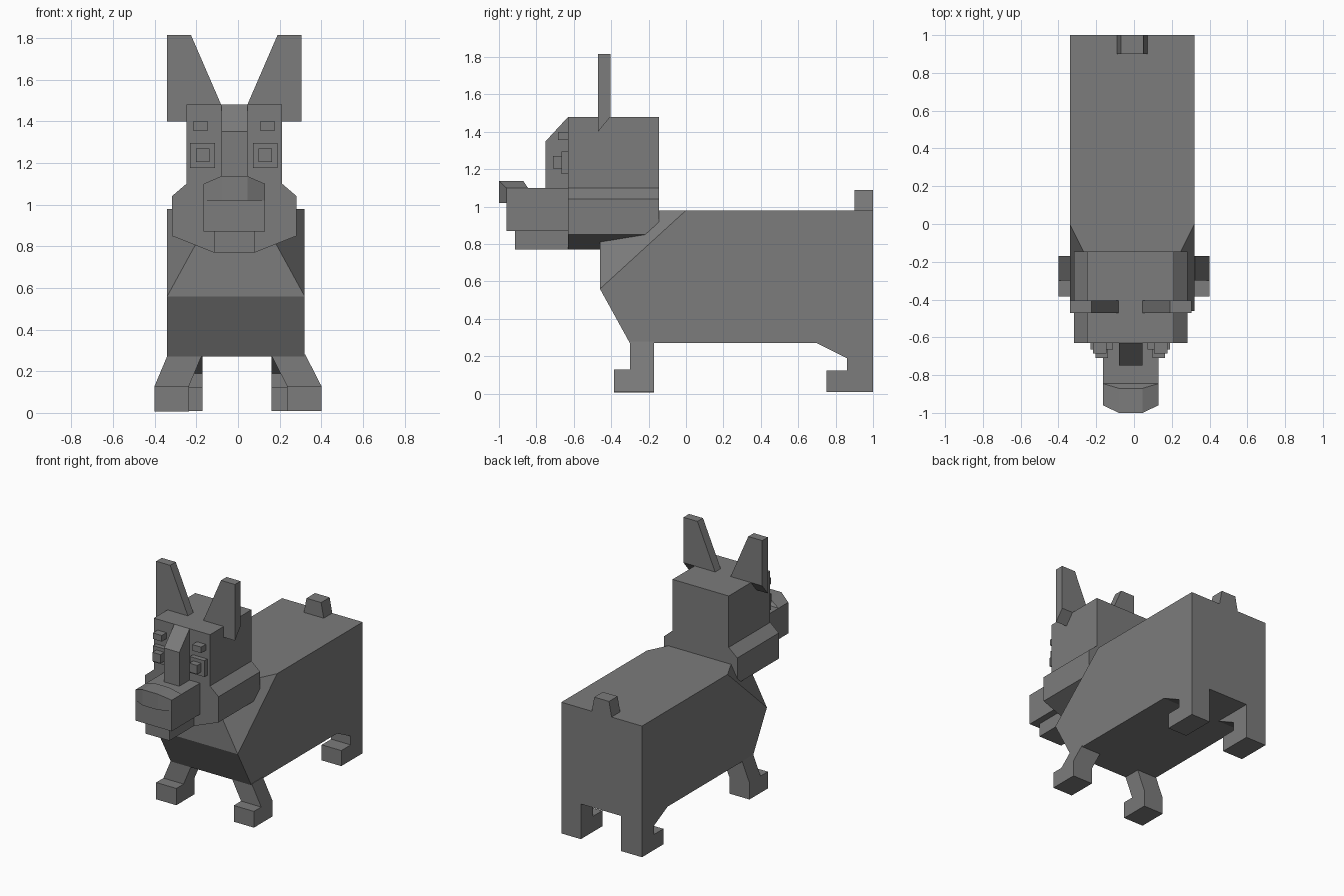
import bpy, bmesh

if "Cube" in bpy.data.objects:
    bpy.data.objects.remove(bpy.data.objects["Cube"])

grey = bpy.data.materials.new("plain grey")
grey.diffuse_color = (0.2, 0.2, 0.2, 1)
grey.use_nodes = True
grey.node_tree.nodes["Principled BSDF"].inputs["Base Color"].default_value = grey.diffuse_color


def finish(name, bm):
    bmesh.ops.recalc_face_normals(bm, faces=bm.faces)
    me = bpy.data.meshes.new(name)
    bm.to_mesh(me)
    bm.free()
    me.materials.append(grey)
    ob = bpy.data.objects.new(name, me)
    bpy.context.collection.objects.link(ob)
    return ob


def hull(name, pts):
    """Flat-faced convex solid around a few corner points."""
    bm = bmesh.new()
    for p in pts:
        bm.verts.new(p)
    bmesh.ops.convex_hull(bm, input=bm.verts[:])
    bmesh.ops.dissolve_limit(bm, angle_limit=0.01, verts=bm.verts[:], edges=bm.edges[:])
    return finish(name, bm)


def box(name, x, y, z):
    return hull(name, [(a, b, c) for a in x for b in y for c in z])


def prism(name, start, end):
    """Solid between two matching outlines."""
    bm = bmesh.new()
    a = [bm.verts.new(p) for p in start]
    b = [bm.verts.new(p) for p in end]
    bm.faces.new(a)
    bm.faces.new(b)
    n = len(a)
    for i in range(n):
        bm.faces.new((a[i], a[(i + 1) % n], b[(i + 1) % n], b[i]))
    return finish(name, bm)


def both(centre, half, rows):
    """Corner points (half-width, y, z) repeated on both sides of a centre line."""
    return [(centre + s * h * half, y, z) for s in (-1, 1) for h, y, z in rows]


# Body with a sloped chest and chamfered shoulders
hull("body", both(-0.01, 1, [
    (0.33, 1, 0.27), (0.33, 1, 0.98), (0.33, 0, 0.98), (0.33, -0.46, 0.56),
    (0.33, -0.30, 0.27), (0.10, -0.46, 0.98)]))

# Tail stub
hull("tail", both(-0.01, 1, [
    (0.083, 0.90, 0.97), (0.083, 1, 0.97), (0.06, 0.90, 1.09), (0.06, 1, 1.09)]))

# Hind legs, one side profile each
hind = [(0.70, 0.27), (0.86, 0.19), (0.86, 0.125), (0.75, 0.125),
        (0.75, 0.01), (1.0, 0.01), (1.0, 0.27)]
for side, x0, x1 in (("left", -0.34, -0.17), ("right", 0.16, 0.32)):
    prism(side + "_hind_leg", [(x0, y, z) for y, z in hind], [(x1, y, z) for y, z in hind])

# Splayed front legs with forward feet
for side, s, drop in (("left", -1, 0.004), ("right", 1, 0.0)):
    c = -0.007

    def outline(top, low):
        return [(c + s * top, -0.30, 0.28), (s * low, -0.30, 0.13), (s * low, -0.385, 0.13),
                (s * low, -0.385, 0.01 - drop), (s * low, -0.17, 0.01 - drop),
                (s * low, -0.17, 0.13), (c + s * top, -0.17, 0.28)]
    prism(side + "_front_leg", outline(0.165, 0.235), outline(0.33, 0.40))

# Head with flared cheeks
cheek = [(0.23, 1.48), (0.23, 1.10), (0.30, 1.04), (0.30, 0.85), (0.098, 0.77)]
outline = [(-0.018 + h, z) for h, z in cheek] + [(-0.018 - h, z) for h, z in reversed(cheek)]
prism("head", [(x, -0.63, z) for x, z in outline], [(x, -0.145, z) for x, z in outline])

# Muzzle, jaw and nose
box("muzzle", (-0.165, 0.13), (-0.96, -0.62), (0.87, 1.10))
box("jaw", (-0.115, 0.08), (-0.915, -0.62), (0.77, 0.88))
hull("nose", both(-0.0175, 1, [
    (0.147, -0.96, 1.02), (0.147, -0.96, 1.10), (0.0625, -1, 1.02), (0.0625, -1, 1.137),
    (0.0625, -0.87, 1.137), (0.147, -0.845, 1.10), (0.147, -0.845, 1.02)]))

# Bridge between the eyes
hull("snout_bridge", both(-0.0175, 1, [
    (0.0625, -0.75, 1.09), (0.0625, -0.75, 1.35), (0.0625, -0.63, 1.48), (0.0625, -0.63, 1.09)]))

# Eyes, brows and ears on each side
for side, s in (("left", -1), ("right", 1)):
    def span(a, b, c=-0.0195):
        return (c + s * a, c + s * b)
    box(side + "_eye", span(0.092, 0.21), (-0.665, -0.62), (1.175, 1.295))
    box(side + "_pupil", span(0.118, 0.183), (-0.71, -0.66), (1.205, 1.27))
    box(side + "_brow", span(0.125, 0.197), (-0.685, -0.62), (1.355, 1.40))
    c = -0.018
    hull(side + "_ear", [(c + s * h, y, z) for h, y, z in (
        (0.322, -0.47, 1.40), (0.322, -0.405, 1.48), (0.063, -0.405, 1.48),
        (0.063, -0.47, 1.48), (0.063, -0.47, 1.40),
        (0.322, -0.47, 1.815), (0.322, -0.405, 1.815),
        (0.208, -0.47, 1.815), (0.208, -0.405, 1.815))])
